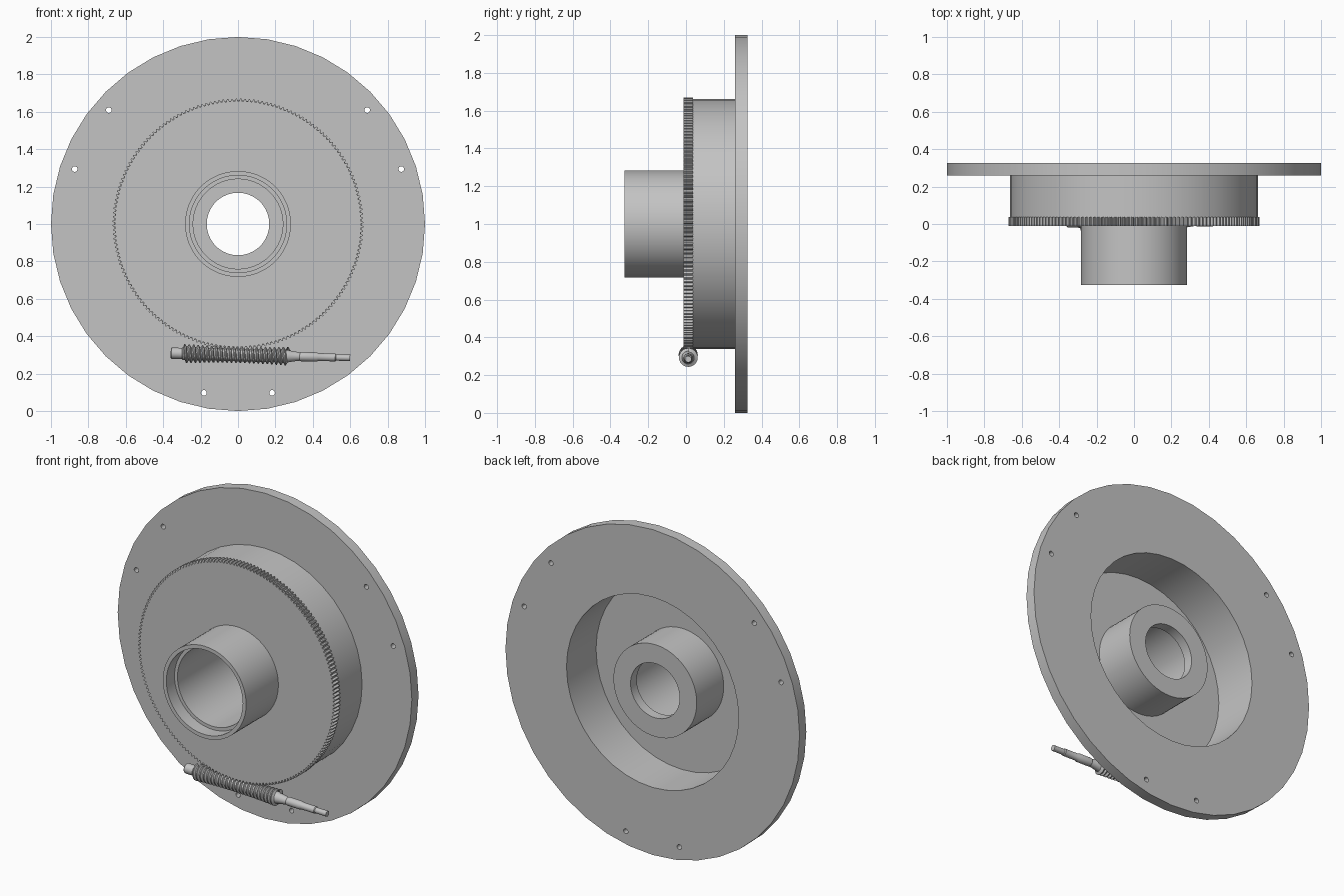
import bpy, bmesh
from math import pi, sin, cos, radians
from mathutils import Matrix

old = bpy.data.objects.get("Cube")
if old:
    bpy.data.objects.remove(old, do_unlink=True)

steel = bpy.data.materials.new("light grey metal")
steel.use_nodes = True
grey = (0.55, 0.55, 0.55, 1)
steel.diffuse_color = grey
steel.node_tree.nodes["Principled BSDF"].inputs["Base Color"].default_value = grey

AXIS = Matrix.Translation((0, 0, 1))  # wheel axis runs along y


def finish(name, bm, matrix=None):
    """Clean the mesh, make the object and shade it."""
    bmesh.ops.remove_doubles(bm, verts=bm.verts, dist=1e-6)
    bmesh.ops.recalc_face_normals(bm, faces=bm.faces)
    me = bpy.data.meshes.new(name)
    bm.to_mesh(me)
    bm.free()
    ob = bpy.data.objects.new(name, me)
    bpy.context.collection.objects.link(ob)
    me.materials.append(steel)
    if matrix:
        ob.matrix_world = matrix
    return ob


def smooth(ob):
    bpy.ops.object.select_all(action='DESELECT')
    ob.select_set(True)
    bpy.context.view_layer.objects.active = ob
    bpy.ops.object.shade_smooth_by_angle(angle=radians(30))


def lathe(name, profile, segs, matrix=AXIS, closed=True, shape=lambda r, k: r):
    """Spin (radius, y) points about the y axis."""
    bm = bmesh.new()
    rings = []
    for k in range(segs):
        a = 2 * pi * k / segs
        rings.append([bm.verts.new((shape(r, k) * sin(a), y, shape(r, k) * cos(a)))
                      for r, y in profile])
    n = len(profile)
    for k in range(segs):
        p, q = rings[k], rings[(k + 1) % segs]
        for i in range(n if closed else n - 1):
            j = (i + 1) % n
            bm.faces.new((p[i], p[j], q[j], q[i]))
    return finish(name, bm, matrix)


# Mounting flange with three pairs of bolt holes
flange = lathe("mounting_flange", [(0.585, 0.26), (1, 0.26), (1, 0.325), (0.585, 0.325)], 40)
bm = bmesh.new()
for centre in (30, 150, 270):
    for side in (-11.4, 11.4):
        a = radians(centre + side)
        place = Matrix.Translation((0.921 * cos(a), 0.29, 0.921 * sin(a)))
        bmesh.ops.create_cone(bm, cap_ends=True, segments=16, radius1=0.015, radius2=0.015,
                              depth=0.2, matrix=place @ Matrix.Rotation(pi / 2, 4, 'X'))
cutter = finish("bolt_hole_cutter", bm, AXIS)
cutter.hide_render = True
mod = flange.modifiers.new("bolt_holes", 'BOOLEAN')
mod.operation = 'DIFFERENCE'
mod.solver = 'EXACT'
mod.object = cutter
bpy.context.view_layer.objects.active = flange
bpy.ops.object.modifier_apply(modifier=mod.name)
bpy.data.objects.remove(cutter, do_unlink=True)
smooth(flange)

# Drum wall between gear and flange
smooth(lathe("drum_wall", [(0.585, 0.036), (0.662, 0.036), (0.662, 0.26), (0.585, 0.26)], 40))

# Gear wheel that closes the front of the drum
smooth(lathe("gear_wheel", [(0.27, -0.012), (0.67, -0.012), (0.67, 0.038), (0.27, 0.038)], 720,
             shape=lambda r, k: r - 0.014 if r > 0.6 and k % 4 < 2 else r))

# Hollow hub with a stepped bore
smooth(lathe("hub", [(0.283, -0.325), (0.283, 0.30), (0.167, 0.30), (0.167, 0.24),
                     (0.24, 0.24), (0.24, -0.245), (0.26, -0.245), (0.26, -0.325)], 64))

# Worm shaft, slightly tilted under the gear
WORM = (Matrix.Translation((0, 0.012, 0.30)) @ Matrix.Rotation(radians(1.5), 4, 'Y')
        @ Matrix.Rotation(-pi / 2, 4, 'Z'))
smooth(lathe("worm_shaft", [(0, -0.36), (0.026, -0.36), (0.03, -0.355), (0.03, -0.30),
                            (0.034, -0.295), (0.034, 0.265), (0.031, 0.275), (0.022, 0.33),
                            (0.025, 0.335), (0.025, 0.42), (0.021, 0.43), (0.021, 0.52),
                            (0.017, 0.525), (0.017, 0.6), (0, 0.6)], 24, WORM, closed=False))

# Helical worm thread, a little waisted in the middle
SEGS, TURNS, PITCH, START = 24, 23, 0.024, -0.295
bm = bmesh.new()
rows = []
for i in range(TURNS * 4 + 1):
    row = []
    for j in range(SEGS + 1):
        a = 2 * pi * j / SEGS
        y = START + PITCH * (i / 4 + j / SEGS)
        crest = 0.043 + 0.008 * (y / 0.28) ** 2
        r = crest if i % 4 in (1, 2) else crest - 0.013
        if i == 0 or i == TURNS * 4:
            r = 0.03
        row.append(bm.verts.new((r * sin(a), y, r * cos(a))))
    rows.append(row)
for p, q in zip(rows, rows[1:]):
    for j in range(SEGS):
        bm.faces.new((p[j], p[j + 1], q[j + 1], q[j]))
smooth(finish("worm_thread", bm, WORM))
